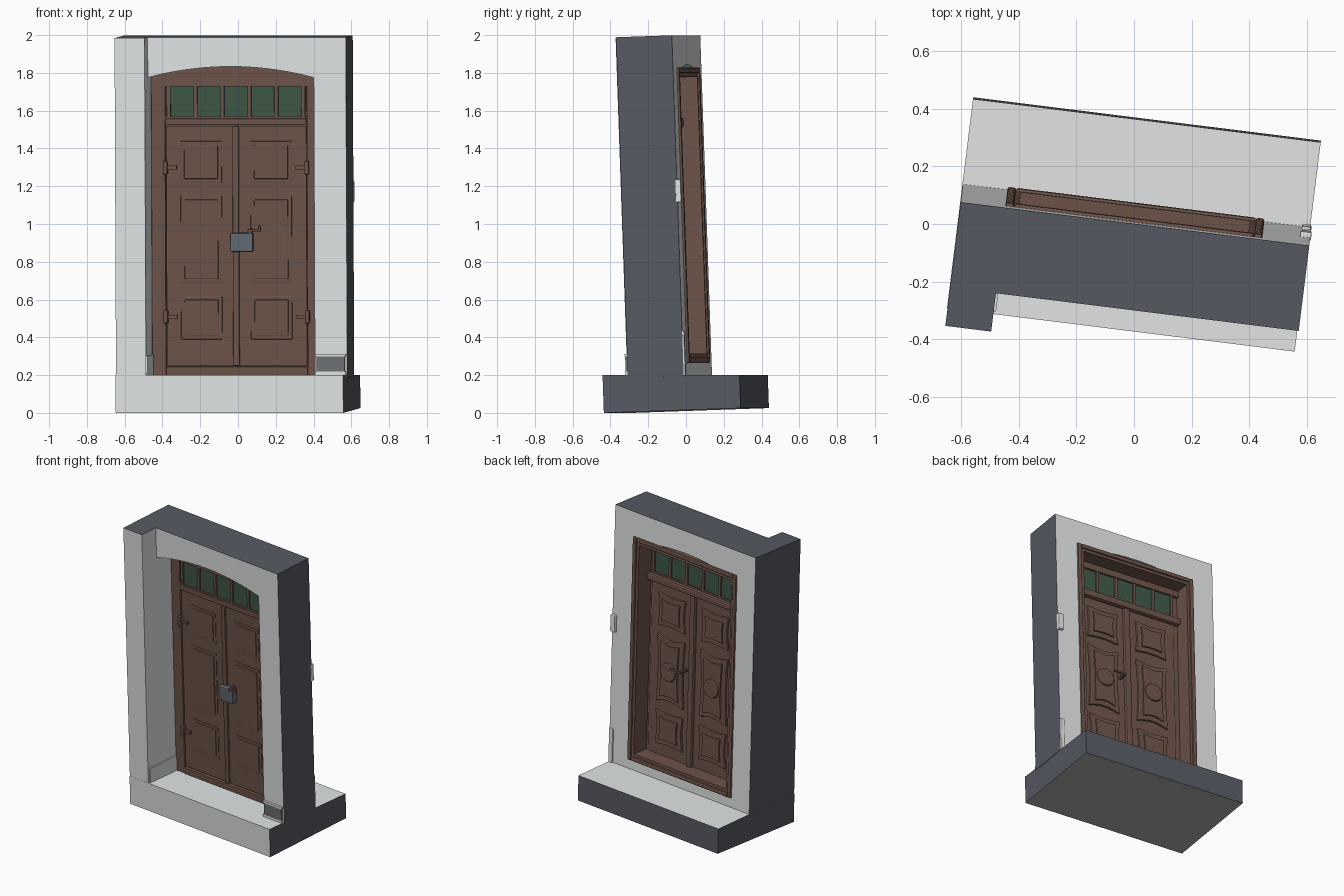
import bpy, bmesh, math
from mathutils import Matrix

if "Cube" in bpy.data.objects:
    bpy.data.objects.remove(bpy.data.objects["Cube"])

# whole model is turned about z and leans slightly forward
M = (Matrix.Translation((0, 0, 0.0127)) @ Matrix.Rotation(math.radians(-7.1), 4, 'Z')
     @ Matrix.Rotation(math.radians(2.0), 4, 'X'))


def material(name, r, g, b):
    m = bpy.data.materials.new(name)
    m.diffuse_color = (r, g, b, 1)
    m.use_nodes = True
    m.node_tree.nodes["Principled BSDF"].inputs["Base Color"].default_value = m.diffuse_color
    return m


PLASTER = material("light plaster", 0.76, 0.785, 0.785)
SLATE = material("dark slate", 0.092, 0.101, 0.122)
UNDER = material("underside grey", 0.42, 0.42, 0.40)
STONE = material("plinth grey", 0.16, 0.17, 0.18)
WOOD = material("brown wood", 0.155, 0.088, 0.067)
GLASS = material("green glass", 0.050, 0.095, 0.062)
IRON = material("blue grey iron", 0.125, 0.143, 0.17)


def prism(name, pts, w0, w1, mat, bevel=0.0):
    """Outline in (x, z), extruded in depth from w0 (front) to w1 (back)."""
    bm = bmesh.new()
    f = bm.faces.new([bm.verts.new((x, w0, z)) for x, z in pts])
    ext = bmesh.ops.extrude_face_region(bm, geom=[f])
    for v in ext["geom"]:
        if isinstance(v, bmesh.types.BMVert):
            v.co.y = w1
    bmesh.ops.recalc_face_normals(bm, faces=bm.faces)
    me = bpy.data.meshes.new(name)
    bm.to_mesh(me)
    bm.free()
    me.materials.append(mat)
    ob = bpy.data.objects.new(name, me)
    bpy.context.collection.objects.link(ob)
    ob.matrix_world = M
    if bevel:
        b = ob.modifiers.new("bevel", 'BEVEL')
        b.width = bevel
        b.segments = 2
    return ob


def box(name, x0, x1, w0, w1, z0, z1, mat, bevel=0.0):
    return prism(name, [(x0, z0), (x1, z0), (x1, z1), (x0, z1)], w0, w1, mat, bevel)


def ring(name, x0, x1, w0, w1, z0, z1, t, mat, bevel=0.0):
    """Rectangular frame of four bars."""
    box(name + "_left", x0, x0 + t, w0, w1, z0, z1, mat, bevel)
    box(name + "_right", x1 - t, x1, w0, w1, z0, z1, mat, bevel)
    box(name + "_bottom", x0 + t, x1 - t, w0, w1, z0, z0 + t, mat, bevel)
    box(name + "_top", x0 + t, x1 - t, w0, w1, z1 - t, z1, mat, bevel)


def circle(cx, cz, r, n=20):
    return [(cx + r * math.cos(2 * math.pi * i / n), cz + r * math.sin(2 * math.pi * i / n))
            for i in range(n)]


def arch(x0, x1, spring, apex, n=14):
    """Points of a shallow arch from left to right."""
    return [(x0 + (x1 - x0) * i / n, spring + (apex - spring) * (1 - (2 * i / n - 1) ** 2))
            for i in range(n + 1)]


def pinched(cx, cz, a, b, n=5):
    """Rectangle with flared corners and inward-curved edges."""
    c = [(-a, -b), (a, -b), (a, b), (-a, b)]
    pts = []
    for k in range(4):
        (x0, z0), (x1, z1) = c[k], c[(k + 1) % 4]
        for i in range(n):
            t = i / n
            s = 1 - 0.1 * math.sin(math.pi * t)
            x, z = x0 + (x1 - x0) * t, z0 + (z1 - z0) * t
            pts.append((cx + x * (s if k % 2 else 1), cz + z * (1 if k % 2 else s)))
    return pts


def paint(ob, rule):
    for m in (SLATE, UNDER):
        ob.data.materials.append(m)
    for f in ob.data.polygons:
        f.material_index = rule(f.normal, f.center)


# base slab: level top, sides cut dark, grey underside
base = box("base_slab", -0.607, 0.607, -0.363, 0.367, 0, 0.2, PLASTER)
for v in base.data.vertices:
    if v.co.z > 0.1:
        v.co.z -= 0.035 * (v.co.y + 0.363)
base.data.update()
paint(base, lambda n, c: 2 if n.z < -0.5 else 1 if abs(n.x) > 0.5 or n.y > 0.5 else 0)

# wall with arched doorway and projecting left pier
L, R, SP, AP, TOP = -0.445, 0.44, 1.772, 1.83, 1.985


def cut_rule(n, c):
    return 1 if abs(c.x) > 0.59 or c.z > TOP - 0.005 else 0


outline = ([(-0.605, 0.18), (L, 0.18)] + arch(L, R, SP, AP)
           + [(R, 0.18), (0.612, 0.18), (0.612, TOP), (-0.605, TOP)])
paint(prism("wall", outline, -0.228, 0.07, PLASTER), cut_rule)
paint(box("left_pier", -0.605, L, -0.362, -0.228, 0.19, TOP, PLASTER), cut_rule)
box("right_plinth", 0.45, 0.6, -0.24, -0.22, 0.215, 0.295, STONE)
box("right_plinth_cap", 0.442, 0.605, -0.243, -0.22, 0.295, 0.308, PLASTER)
box("right_plinth_foot", 0.442, 0.605, -0.243, -0.22, 0.19, 0.215, PLASTER)
box("left_reveal_plinth", L - 0.01, L + 0.008, -0.35, -0.09, 0.19, 0.3, PLASTER)
box("back_sill", L, R, -0.05, 0.07, 0.18, 0.27, PLASTER)
box("bell_box", 0.575, 0.615, 0.06, 0.09, 1.1, 1.22, PLASTER, 0.006)
box("back_skirting", 0.578, 0.611, 0.06, 0.08, 0.18, 0.42, PLASTER, 0.006)

# door core and back casing
prism("door_core", [(L, 0.19)] + arch(L, R, SP, AP) + [(R, 0.19)], -0.078, -0.05, WOOD)
ring("back_casing", -0.447, 0.442, -0.05, 0.072, 0.255, 1.81, 0.045, WOOD)
ring("back_casing_lip", -0.45, 0.447, 0.06, 0.083, 0.25, 1.815, 0.03, WOOD, 0.008)

# front fixed frame and transom
box("frame_left", L, -0.37, -0.095, -0.07, 0.19, SP, WOOD, 0.004)
box("frame_right", 0.385, R, -0.095, -0.07, 0.19, SP, WOOD, 0.004)
box("threshold", -0.37, 0.385, -0.1, -0.05, 0.19, 0.235, WOOD, 0.004)
box("front_transom", -0.37, 0.385, -0.102, -0.07, 1.515, 1.55, WOOD, 0.006)
prism("front_head", [(L, 1.72)] + arch(L, R, SP, AP) + [(R, 1.72)], -0.095, -0.07, WOOD)
box("back_transom", -0.405, 0.4, -0.05, -0.01, 1.5, 1.55, WOOD, 0.01)
box("back_head", -0.405, 0.4, -0.05, -0.03, 1.72, 1.77, WOOD)

# five transom windows, glazed on both sides, with bars between
C = 0.007
for i in range(5):
    x = C + (i - 2) * 0.1435
    for side, w0, w1 in (("front", -0.084, -0.077), ("back", -0.051, -0.044)):
        box(f"glass_{side}_{i + 1}", x - 0.062, x + 0.062, w0, w1, 1.558, 1.722, GLASS)
for i in range(6):
    x = C + (i - 2.5) * 0.1435
    for side, w0, w1 in (("front", -0.095, -0.077), ("back", -0.051, -0.033)):
        box(f"window_bar_{side}_{i + 1}", x - 0.0105, x + 0.0105, w0, w1, 1.54, 1.73, WOOD, 0.003)
for side, w0, w1 in (("front", -0.095, -0.077), ("back", -0.051, -0.033)):
    box(f"window_bottom_rail_{side}", -0.37, 0.385, w0, w1, 1.545, 1.56, WOOD)

# two door leaves with three panels on each face
for side, x0, x1 in (("left", -0.367, 0.004), ("right", 0.012, 0.382)):
    box(f"leaf_{side}", x0, x1, -0.088, -0.042, 0.24, 1.51, WOOD, 0.003)
    fx = -0.18 if side == "left" else 0.193
    for k, (z0, z1) in enumerate(((0.38, 0.61), (0.68, 1.14), (1.21, 1.43))):
        tag = f"{side}_{k + 1}"
        box(f"front_moulding_{tag}", fx - 0.11, fx + 0.11, -0.092, -0.086, z0, z1, WOOD, 0.003)
        box(f"front_field_{tag}", fx - 0.09, fx + 0.09, -0.097, -0.086, z0 + 0.02, z1 - 0.02, WOOD, 0.004)
        cz, b = (z0 + z1) / 2, (z1 - z0) / 2 + 0.005
        prism(f"back_panel_{tag}", pinched(fx, cz, 0.118, b), -0.045, -0.026, WOOD, 0.006)
        prism(f"back_field_{tag}", pinched(fx, cz, 0.08, b - 0.04), -0.03, -0.014, WOOD, 0.006)
    prism(f"back_boss_{side}", circle(fx, 0.91, 0.065), -0.03, 0.0, WOOD, 0.01)
    # strap hinges
    hx = -0.37 if side == "left" else 0.385
    s = 1 if side == "left" else -1
    for k, z in enumerate((0.5, 1.29)):
        box(f"hinge_knuckle_{side}_{k + 1}", hx - 0.012, hx + 0.012, -0.115, -0.085, z - 0.035, z + 0.035, WOOD, 0.005)
        a, b = sorted((hx, hx + s * 0.06))
        box(f"hinge_strap_{side}_{k + 1}", a, b, -0.1, -0.085, z - 0.01, z + 0.01, WOOD)

# centre cover strips
box("front_cover_strip", -0.012, 0.022, -0.102, -0.085, 0.24, 1.51, WOOD, 0.005)
box("back_cover_strip", -0.014, 0.03, -0.045, -0.016, 0.3, 1.5, WOOD, 0.008)

# lock and handles
box("lock_box", -0.022, 0.098, -0.13, -0.085, 0.845, 0.945, IRON, 0.006)
prism("front_handle_stem", circle(0.085, 0.955, 0.012, 10), -0.145, -0.085, WOOD)
box("front_handle_lever", 0.075, 0.145, -0.15, -0.135, 0.952, 0.966, WOOD, 0.004)
box("front_handle_end", 0.13, 0.145, -0.15, -0.135, 0.955, 0.985, WOOD, 0.004)
prism("back_handle_stem", circle(0.06, 0.96, 0.012, 10), -0.045, 0.025, WOOD)
box("back_handle_lever", 0.055, 0.15, 0.015, 0.029, 0.952, 0.966, WOOD, 0.004)
